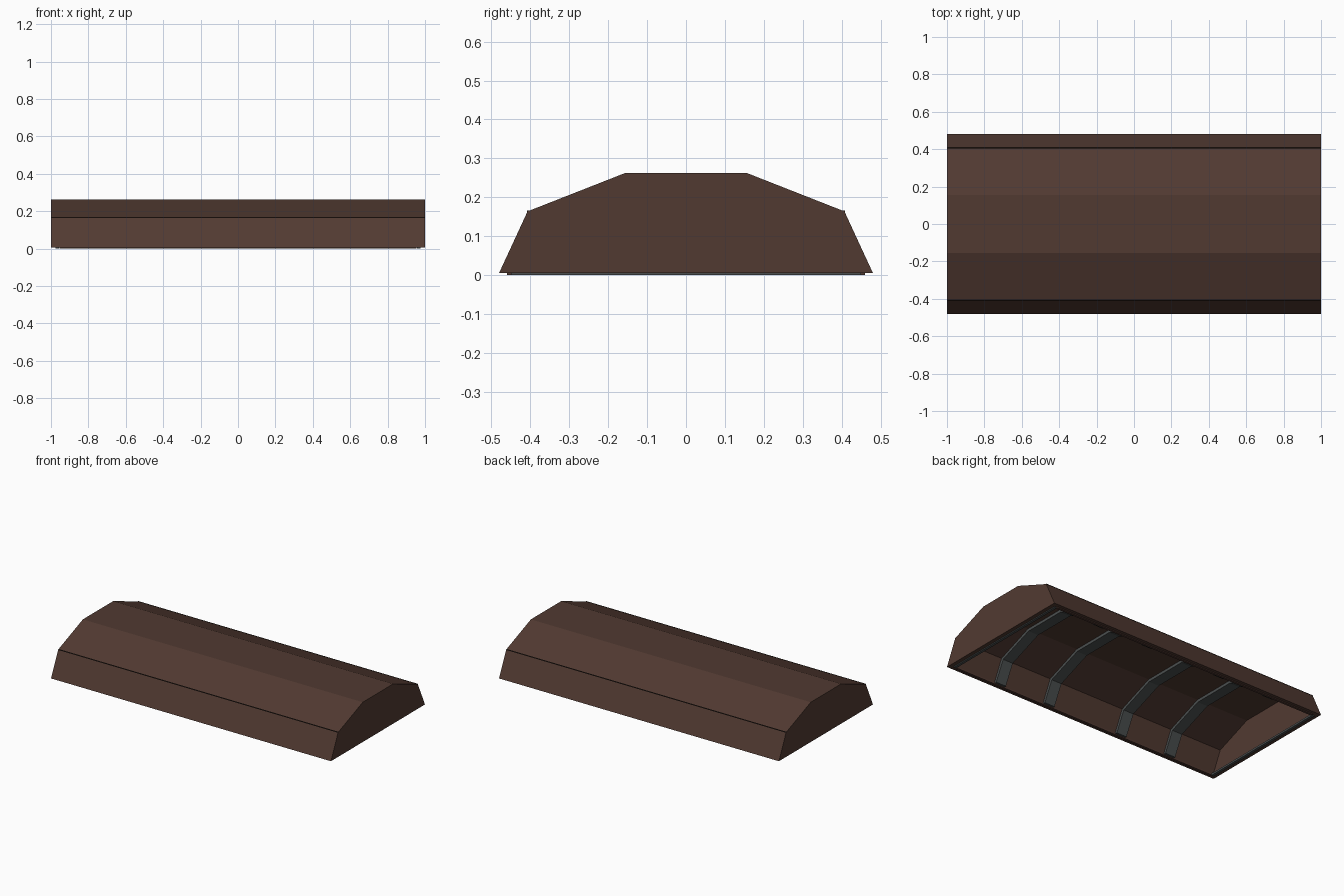
import bpy
import bmesh

cube = bpy.data.objects.get("Cube")
if cube:
    bpy.data.objects.remove(cube, do_unlink=True)


def material(name, rgb):
    mat = bpy.data.materials.new(name)
    mat.use_nodes = True
    color = (*rgb, 1.0)
    mat.diffuse_color = color
    mat.node_tree.nodes["Principled BSDF"].inputs["Base Color"].default_value = color
    return mat


wood = material("brown wood", (0.083, 0.042, 0.031))
seam_wood = material("dark seam", (0.02, 0.012, 0.009))
iron = material("grey iron", (0.070, 0.078, 0.078))


def mirrored(half):
    """Complete a cross-section from its +y half, listed bottom to top."""
    return half + [(-y, z) for y, z in reversed(half)]


def prism(name, outline, x0, x1, mat):
    """Extrude a closed (y, z) outline along x."""
    bm = bmesh.new()
    face = bm.faces.new([bm.verts.new((x0, y, z)) for y, z in outline])
    moved = bmesh.ops.extrude_face_region(bm, geom=[face])["geom"]
    verts = [v for v in moved if isinstance(v, bmesh.types.BMVert)]
    bmesh.ops.translate(bm, verts=verts, vec=(x1 - x0, 0, 0))
    bmesh.ops.recalc_face_normals(bm, faces=bm.faces)
    mesh = bpy.data.meshes.new(name)
    bm.to_mesh(mesh)
    bm.free()
    mesh.materials.append(mat)
    obj = bpy.data.objects.new(name, mesh)
    bpy.context.collection.objects.link(obj)
    return obj


def arch(name, outer, inner, x0, x1, mat):
    """Arched band between two cross-sections."""
    return prism(name, outer + inner[::-1], x0, x1, mat)


def box(name, x0, x1, y0, y1, z0, z1, mat):
    return prism(name, [(y0, z0), (y1, z0), (y1, z1), (y0, z1)], x0, x1, mat)


BASE = 0.006
END = 0.97
outer = mirrored([(0.48, BASE), (0.407, 0.164), (0.155, 0.263)])
inner = mirrored([(0.45, BASE), (0.385, 0.143), (0.148, 0.235)])
strap = mirrored([(0.432, BASE), (0.37, 0.13), (0.143, 0.217)])

# Hollow lid shell and its end boards
arch("lid_shell", outer, inner, -END, END, wood)
for side, name in ((1, "left"), (-1, "right")):
    x0, x1 = sorted((side * END, side))
    prism(name + "_end_board", outer, x0, x1, wood)

# Reinforcing straps inside the lid
for i, x in enumerate((-0.635, -0.27, 0.27, 0.635)):
    arch(f"inner_strap_{i + 1}", inner, strap, x - 0.036, x + 0.036, iron)

# Thin lip around the underside
for side, name in ((1, "left"), (-1, "right")):
    x0, x1 = sorted((side * 0.958, side * 0.975))
    box(name + "_end_lip", x0, x1, -0.45, 0.45, 0, 0.012, iron)
for side, name in ((1, "back"), (-1, "front")):
    y0, y1 = sorted((side * 0.445, side * 0.46))
    box(name + "_lip", -0.955, 0.955, y0, y1, 0, 0.01, wood)

# Dark seams where the side boards meet the sloping boards
for side, name in ((1, "back"), (-1, "front")):
    y0, y1 = sorted((side * 0.402, side * 0.4085))
    box(name + "_seam", -0.999, 0.999, y0, y1, 0.1625, 0.1665, seam_wood)
